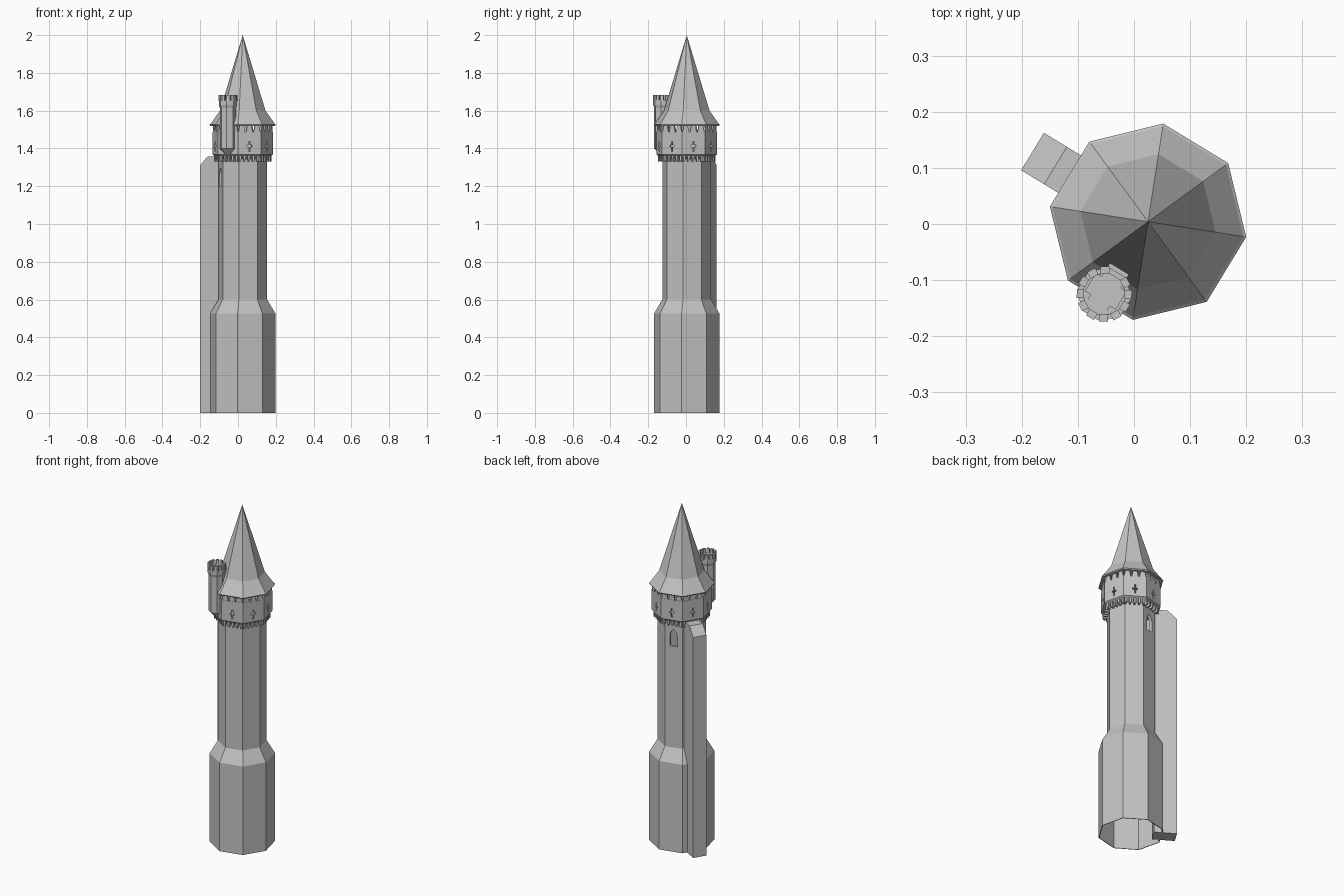
import bpy, bmesh
from math import sin, cos, radians, pi
from mathutils import Vector

cube = bpy.data.objects.get("Cube")
if cube:
    bpy.data.objects.remove(cube, do_unlink=True)

stone = bpy.data.materials.new("grey_stone")
stone.use_nodes = True
GREY = (0.55, 0.55, 0.55, 1)
stone.diffuse_color = GREY
stone.node_tree.nodes["Principled BSDF"].inputs["Base Color"].default_value = GREY

CENTRE = Vector((0.025, 0.004, 0))
TURRET = Vector((-0.053, -0.125, 0))
TURN = radians(-8.8)
SIDES = [TURN + pi / 8 + k * pi / 4 for k in range(8)]
BUTTRESS_SIDE, TURRET_SIDE = SIDES[3], SIDES[5]


def finish(name, bm):
    bmesh.ops.remove_doubles(bm, verts=bm.verts, dist=0.00001)
    bmesh.ops.recalc_face_normals(bm, faces=bm.faces)
    mesh = bpy.data.meshes.new(name)
    bm.to_mesh(mesh)
    bm.free()
    mesh.materials.append(stone)
    obj = bpy.data.objects.new(name, mesh)
    bpy.context.collection.objects.link(obj)
    return obj


def octagon_lathe(name, profile, centre, closed=False):
    """Sweep a (radius, height) profile around eight corners."""
    bm = bmesh.new()
    rings = []
    for r, z in profile:
        rings.append([bm.verts.new(centre + Vector((r * cos(TURN + k * pi / 4),
                      r * sin(TURN + k * pi / 4), z))) for k in range(8)])
    pairs = list(zip(rings, rings[1:]))
    if closed:
        pairs.append((rings[-1], rings[0]))
    for a, b in pairs:
        for k in range(8):
            j = (k + 1) % 8
            bm.faces.new((a[k], a[j], b[j], b[k]))
    return finish(name, bm)


def prism(bm, points, push):
    verts = [bm.verts.new(p) for p in points]
    face = bm.faces.new(verts)
    moved = bmesh.ops.extrude_face_region(bm, geom=[face])["geom"]
    bmesh.ops.translate(bm, vec=push,
                        verts=[v for v in moved if isinstance(v, bmesh.types.BMVert)])


def wall_prism(bm, angle, outline, near, far, centre=CENTRE):
    """Extrude a (sideways, height) outline outward from a wall."""
    out = Vector((cos(angle), sin(angle), 0))
    side = Vector((-sin(angle), cos(angle), 0))
    prism(bm, [centre + out * near + side * u + Vector((0, 0, z)) for u, z in outline],
          out * (far - near))


def block(u, half, low, high, top_half=None):
    t = half if top_half is None else top_half
    return [(u - half, low), (u + half, low), (u + t, high), (u - t, high)]


def cut(obj, bm):
    cutter = finish("opening_cutter", bm)
    cutter.hide_render = True
    mod = obj.modifiers.new("openings", "BOOLEAN")
    mod.operation = "DIFFERENCE"
    mod.solver = "EXACT"
    mod.object = cutter
    graph = bpy.context.evaluated_depsgraph_get()
    baked = bpy.data.meshes.new_from_object(obj.evaluated_get(graph))
    obj.modifiers.clear()
    obj.data = baked
    bpy.data.objects.remove(cutter, do_unlink=True)


# Hollow shaft on a wider base, open underneath
shaft = octagon_lathe("tower_shaft", [
    (0.176, 0), (0.176, 0.525), (0.131, 0.6), (0.131, 1.345),
    (0.115, 1.345), (0.115, 0.6), (0.172, 0.52), (0.172, 0)], CENTRE, True)

# Arched windows either side of the buttress
bm = bmesh.new()
arch = [(-0.022, 1.2), (0.022, 1.2), (0.022, 1.265), (0.014, 1.285),
        (0, 1.3), (-0.014, 1.285), (-0.022, 1.265)]
for angle in (SIDES[2], SIDES[4]):
    wall_prism(bm, angle, arch, 0.08, 0.14)
cut(shaft, bm)

# Flared gallery with a floor
gallery = octagon_lathe("gallery_wall", [
    (0, 1.345), (0.133, 1.345), (0.162, 1.368), (0.162, 1.488),
    (0.148, 1.488), (0.148, 1.375), (0, 1.375)], CENTRE)

# Cross-shaped arrow slits
bm = bmesh.new()
cross = [(-0.004, 1.385), (0.004, 1.385), (0.004, 1.408), (0.013, 1.408),
         (0.013, 1.417), (0.004, 1.417), (0.004, 1.438), (-0.004, 1.438),
         (-0.004, 1.417), (-0.013, 1.417), (-0.013, 1.408), (-0.004, 1.408)]
for angle in SIDES:
    if angle != TURRET_SIDE:
        wall_prism(bm, angle, cross, 0.125, 0.17)
cut(gallery, bm)

# Battlements and hanging corbels around the gallery
merlons, corbels = bmesh.new(), bmesh.new()
for angle in SIDES:
    for i in (-1, 0, 1):
        wall_prism(merlons, angle, block(i * 0.041, 0.018, 1.486, 1.521, 0.011), 0.138, 0.149)
    for i in range(5):
        wall_prism(corbels, angle, block((i - 2) * 0.024, 0.004, 1.33, 1.366, 0.007), 0.118, 0.143)
finish("gallery_battlements", merlons)
finish("gallery_corbels", corbels)

# Spire with a flared skirt and thin eave
octagon_lathe("spire_roof", [(0, 1.52), (0.174, 1.52), (0.177, 1.526),
                             (0.172, 1.53), (0.122, 1.6), (0, 2)], CENTRE)

# Buttress with a sloped cap
bm = bmesh.new()
out = Vector((cos(BUTTRESS_SIDE), sin(BUTTRESS_SIDE), 0))
side = Vector((-sin(BUTTRESS_SIDE), cos(BUTTRESS_SIDE), 0))
outline = [(0.118, 0), (0.241, 0), (0.241, 1.31), (0.193, 1.358), (0.118, 1.358)]
prism(bm, [CENTRE + out * d - side * 0.039 + Vector((0, 0, z)) for d, z in outline],
      side * 0.078)
finish("buttress", bm)

# Small side turret with a pointed foot
octagon_lathe("turret", [
    (0, 1.355), (0.02, 1.375), (0.044, 1.40), (0.044, 1.615), (0.049, 1.63),
    (0.049, 1.656), (0.039, 1.656), (0.039, 1.63), (0, 1.63)], TURRET)

# Turret battlements, leaving a gap towards the spire
bm = bmesh.new()
for k in range(1, 12):
    angle = TURRET_SIDE + pi + k * pi / 6
    wall_prism(bm, angle, block(0, 0.008, 1.65, 1.682), 0.036, 0.049, TURRET)
finish("turret_battlements", bm)

# Shallow steps from the turret floor to the spire
bm = bmesh.new()
for k in range(10):
    far = 0.183 - k * 0.0095
    half = 0.02 if k in (0, 1) or k > 5 else 0.032
    wall_prism(bm, TURRET_SIDE, block(0, half, 1.61, 1.632 + k * 0.0025), far - 0.0095, far)
finish("turret_steps", bm)
